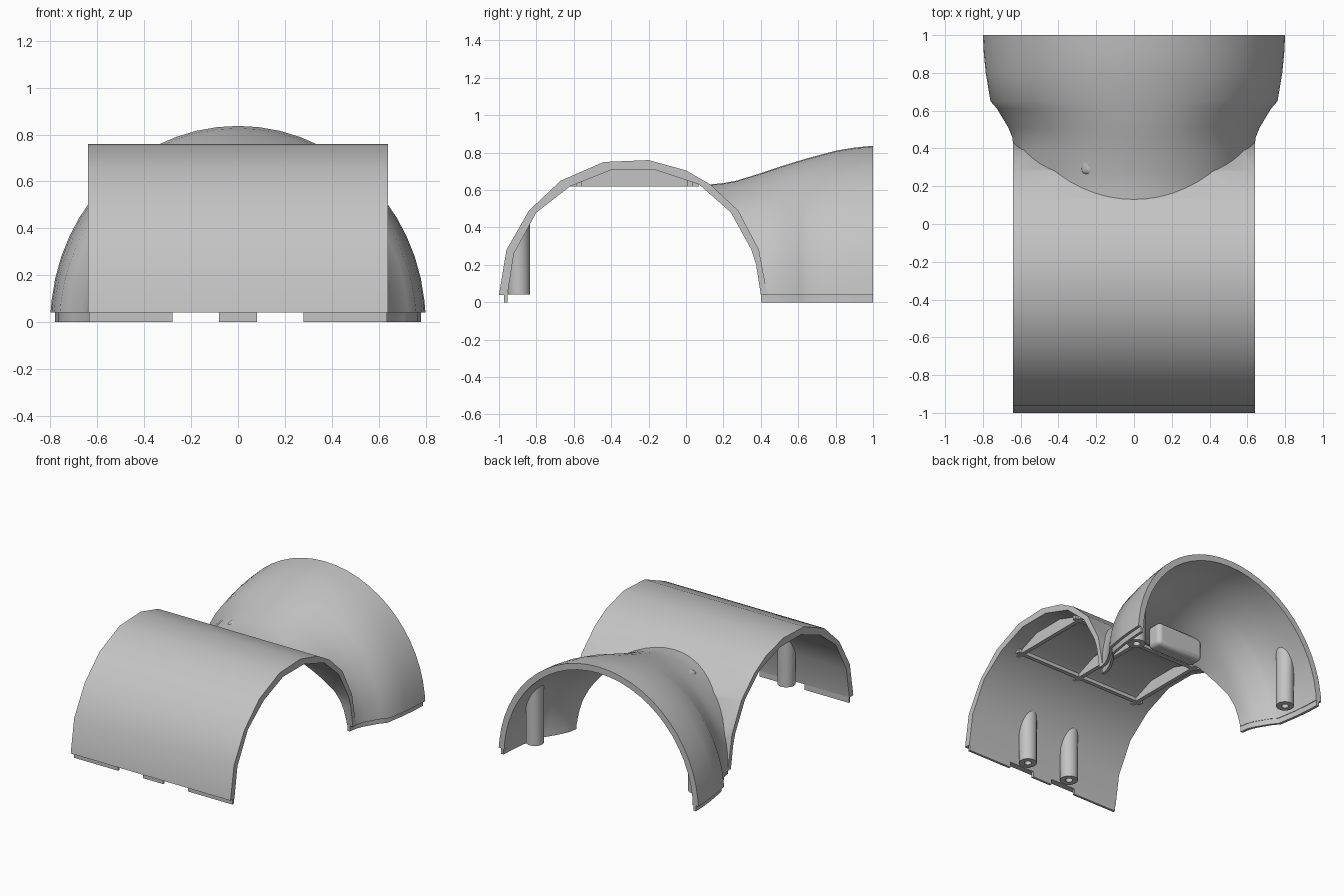
import bpy, bmesh
from math import sin, cos, pi, radians

cube = bpy.data.objects.get("Cube")
if cube:
    bpy.data.objects.remove(cube, do_unlink=True)

grey = bpy.data.materials.new("light grey plastic")
grey.use_nodes = True
grey.diffuse_color = (0.55, 0.55, 0.55, 1)
grey.node_tree.nodes["Principled BSDF"].inputs["Base Color"].default_value = (0.55, 0.55, 0.55, 1)


def loft(name, rings):
    """Closed solid skinned through equal-sized rings of points."""
    bm = bmesh.new()
    loops = [[bm.verts.new(p) for p in ring] for ring in rings]
    n = len(loops[0])
    for a, b in zip(loops, loops[1:]):
        for i in range(n):
            j = (i + 1) % n
            bm.faces.new((a[i], a[j], b[j], b[i]))
    bm.faces.new(loops[0][::-1])
    bm.faces.new(loops[-1])
    bmesh.ops.recalc_face_normals(bm, faces=bm.faces[:])
    mesh = bpy.data.meshes.new(name)
    bm.to_mesh(mesh)
    bm.free()
    mesh.materials.append(grey)
    ob = bpy.data.objects.new(name, mesh)
    bpy.context.collection.objects.link(ob)
    return ob


def prism_x(name, profile, x0, x1):
    return loft(name, [[(x, y, z) for y, z in profile] for x in (x0, x1)])


def box(name, x0, x1, y0, y1, z0, z1):
    return prism_x(name, [(y0, z0), (y1, z0), (y1, z1), (y0, z1)], x0, x1)


def boolean(target, tool, operation, keep=False):
    mod = target.modifiers.new("cut", "BOOLEAN")
    mod.operation = operation
    mod.solver = "EXACT"
    mod.object = tool
    bpy.context.view_layer.objects.active = target
    bpy.ops.object.modifier_apply(modifier=mod.name)
    if not keep:
        bpy.data.objects.remove(tool, do_unlink=True)


def smooth(ob, angle=35):
    bpy.ops.object.select_all(action="DESELECT")
    ob.select_set(True)
    bpy.context.view_layer.objects.active = ob
    bpy.ops.object.shade_smooth_by_angle(angle=radians(angle))


# Arch profiles (y, z) and flared hood stations (y, half width, height)
outer = [(-1, .04), (-.96, .28), (-.84, .49), (-.67, .65), (-.44, .75), (-.2, .76),
         (0, .705), (.13, .63), (.28, .49), (.39, .28), (.435, .04)]
inner = [(-.955, .04), (-.92, .26), (-.8, .48), (-.62, .62), (-.4, .707), (-.16, .707),
         (.07, .63), (.24, .48), (.35, .28), (.375, .2), (.4, .04)]
hood = [(.08, .63, .625), (.15, .633, .632), (.2, .634, .637), (.27, .635, .65), (.4, .636, .69),
        (.46, .645, .71), (.51, .665, .727), (.56, .695, .743), (.61, .725, .758),
        (.65, .76, .77), (.8, .785, .81), (.9, .795, .827), (1, .8, .837)]


def hood_solid(name, gap, base, end=1.0):
    rings = []
    for y, a, h in hood:
        y = end if y == 1 else y
        arc = [((a - gap) * cos(pi * i / 28), y, max(.04, (h - gap) * sin(pi * i / 28)))
               for i in range(29)]
        rings.append([(a - gap, y, base)] + arc[1:-1] + [(gap - a, y, base)])
    return loft(name, rings)


# Shell: arch and hood joined, then hollowed
shell = prism_x("shell", outer, -.64, .64)
boolean(shell, hood_solid("hood_outer", 0, .04), "UNION")
arch_core = [(-.956, -.1)] + inner + [(.401, -.1)]
boolean(shell, prism_x("arch_cutter", arch_core, -1, 1), "DIFFERENCE")
boolean(shell, hood_solid("hood_cutter", .04, -.1, 1.1), "DIFFERENCE")
smooth(shell)

# Screw posts, trimmed to end inside the shell wall
mid = [((a[0] + b[0]) / 2, (a[1] + b[1]) / 2) for a, b in zip(outer, inner)]
trim = prism_x("post_trim", mid, -.62, .62)
boolean(trim, hood_solid("hood_mid", .02, .04), "UNION")


def column(name, x, y, r, z0, z1):
    return loft(name, [[(x + r * cos(pi * i / 10), y + r * sin(pi * i / 10), z)
                        for i in range(20)] for z in (z0, z1)])


for side, tag in ((1, "left"), (-1, "right")):
    for place, x, y, top in (("front", .18, -.893, .55), ("rear", .65, .8, .6)):
        post = column(f"{place}_{tag}_post", side * x, y, .06, .042, top)
        boolean(post, trim, "INTERSECT", keep=True)
        boolean(post, column("hole", side * x, y, .024, 0, .12), "DIFFERENCE")
        smooth(post)
bpy.data.objects.remove(trim, do_unlink=True)

# Locating lips under the rims
for tag, x0, x1 in (("left", .28, .635), ("middle", -.08, .08), ("right", -.635, -.28)):
    box(f"front_lip_{tag}", x0, x1, -.972, -.955, 0, .06)
for side, tag in ((1, "left"), (-1, "right")):
    rings = [[(side * (a - d), y, z) for d, z in ((.02, 0), (.04, 0), (.04, .06), (.02, .06))]
             for y, a, h in hood if y >= .4]
    smooth(loft(f"rear_lip_{tag}", rings))

# Ceiling frame: crescent ribs and cross rails
crescent = [(-.62, .62), (-.4, .715), (-.16, .715), (.07, .635), (.07, .62)]
for name, x in (("left_rib", .5), ("middle_rib", 0), ("right_rib", -.5)):
    prism_x(name, crescent, x - .015, x + .015)
for name, y in (("front_rail", -.57), ("rear_rail", .02)):
    box(name, -.54, .54, y - .015, y + .015, .62, .65)

# Rounded housing hanging under the junction
housing = box("housing", -.28, .1, .26, .38, .44, .61)
bevel = housing.modifiers.new("round", "BEVEL")
bevel.width = .03
bevel.segments = 3
smooth(housing)
